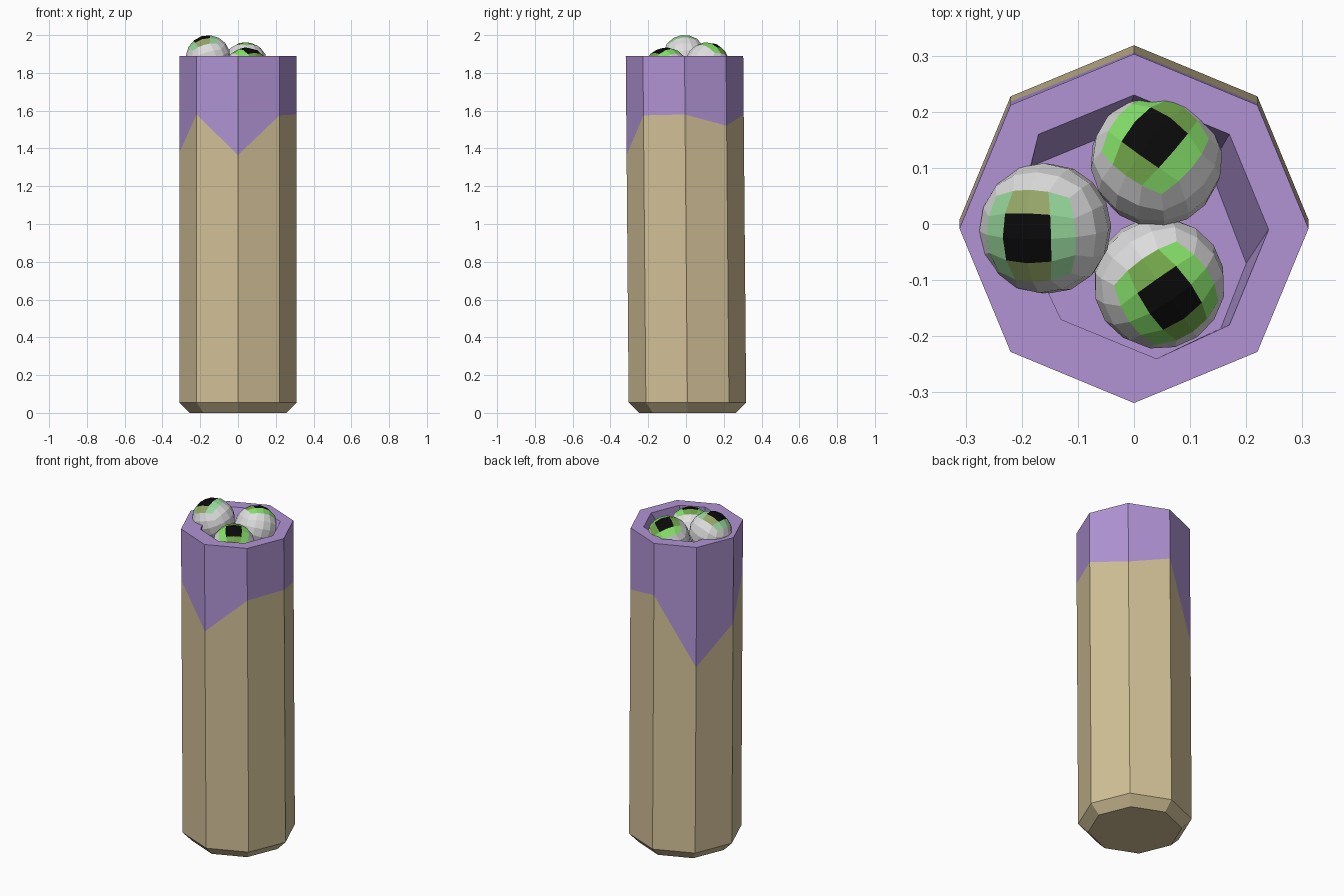
import bpy, bmesh, math
from mathutils import Vector, Matrix

cube = bpy.data.objects.get("Cube")
if cube:
    bpy.data.objects.remove(cube, do_unlink=True)


def material(name, r, g, b):
    lin = [((c / 255 + 0.055) / 1.055) ** 2.4 if c > 10 else c / 255 / 12.92 for c in (r, g, b)]
    m = bpy.data.materials.new(name)
    m.use_nodes = True
    m.diffuse_color = (*lin, 1)
    m.node_tree.nodes["Principled BSDF"].inputs["Base Color"].default_value = (*lin, 1)
    return m


tan = material("tan", 211, 193, 152)
purple = material("purple", 177, 148, 213)
white = material("eye white", 222, 222, 222)
black = material("pupil black", 10, 10, 10)
bright = material("bright green", 134, 225, 106)
leaf = material("leaf green", 114, 166, 74)
pale = material("pale green", 150, 214, 154)
olive = material("olive green", 148, 165, 102)


def finish(bm, name, mats):
    mesh = bpy.data.meshes.new(name)
    bm.to_mesh(mesh)
    bm.free()
    for m in mats:
        mesh.materials.append(m)
    obj = bpy.data.objects.new(name, mesh)
    bpy.context.collection.objects.link(obj)
    return obj


# Octagonal cup: rings joined upward, leaning slightly forward
TOP = 1.89
DRIPS = [1.58, 1.52, 1.58, 1.17, 1.375, 1.58, 1.365, 1.575]
HOLE = [(.24, -.01), (.17, .16), (0, .23), (-.17, .16),
        (-.21, 0), (-.13, -.17), (.04, -.24), (.17, -.18)]
FLOOR = [(.2, -.07), (.135, .1), (-.02, .17), (-.19, .1),
         (-.21, -.02), (-.13, -.17), (.04, -.24), (.155, -.185)]

bm = bmesh.new()


def octagon(radius, heights):
    ring = []
    for k, z in enumerate(heights):
        a = k * math.pi / 4
        lean = 0.008 - 0.016 * z / TOP
        ring.append(bm.verts.new((radius * math.cos(a), radius * math.sin(a) + lean, z)))
    return ring


def outline(points, z):
    return [bm.verts.new((x, y, z)) for x, y in points]


rings = [octagon(0.257, [0] * 8), octagon(0.311, [0.055] * 8), octagon(0.311, DRIPS),
         octagon(0.311, [TOP] * 8), outline(HOLE, TOP), outline(FLOOR, TOP - 0.13)]
bm.faces.new(rings[0][::-1])
for level, (low, high) in enumerate(zip(rings, rings[1:])):
    for k in range(8):
        n = (k + 1) % 8
        face = bm.faces.new((low[k], low[n], high[n], high[k]))
        face.material_index = int(level >= 2)
bm.faces.new(rings[-1]).material_index = 1
finish(bm, "cup", [tan, purple])


# Eyeballs: cubes subdivided into low-poly balls, pupil and iris on the +z side
def eyeball(name, centre, gaze, roll, light, dark, r=0.118):
    bm = bmesh.new()
    bmesh.ops.create_cube(bm, size=2)
    bmesh.ops.subdivide_edges(bm, edges=bm.edges[:], cuts=3, use_grid_fill=True)
    for f in bm.faces:
        c = f.calc_center_median()
        if c.z > 0.99:
            if max(abs(c.x), abs(c.y)) < 0.5:
                f.material_index = 1
            else:
                f.material_index = 3 if abs(c.x) < 0.5 else 2
    for v in bm.verts:
        # even out the grid spacing over the ball
        v.co = Vector([math.tan(t * math.pi / 4) for t in v.co]).normalized() * r
    turn = Vector((0, 0, 1)).rotation_difference(Vector(gaze)).to_matrix()
    spin = Matrix.Rotation(math.radians(roll), 3, 'Z')
    bmesh.ops.transform(bm, matrix=(turn @ spin).to_4x4(), verts=bm.verts)
    bmesh.ops.translate(bm, vec=centre, verts=bm.verts)
    finish(bm, name, [white, black, light, dark])


eyeball("eyeball_side", (-.158, -.008, 1.883), (-.3, -.16, .94), 0, pale, olive)
eyeball("eyeball_back", (.04, .113, 1.845), (-.03, .4, .91), -38, bright, leaf)
eyeball("eyeball_front", (.045, -.105, 1.817), (.18, -.26, .94), 35, bright, leaf)
